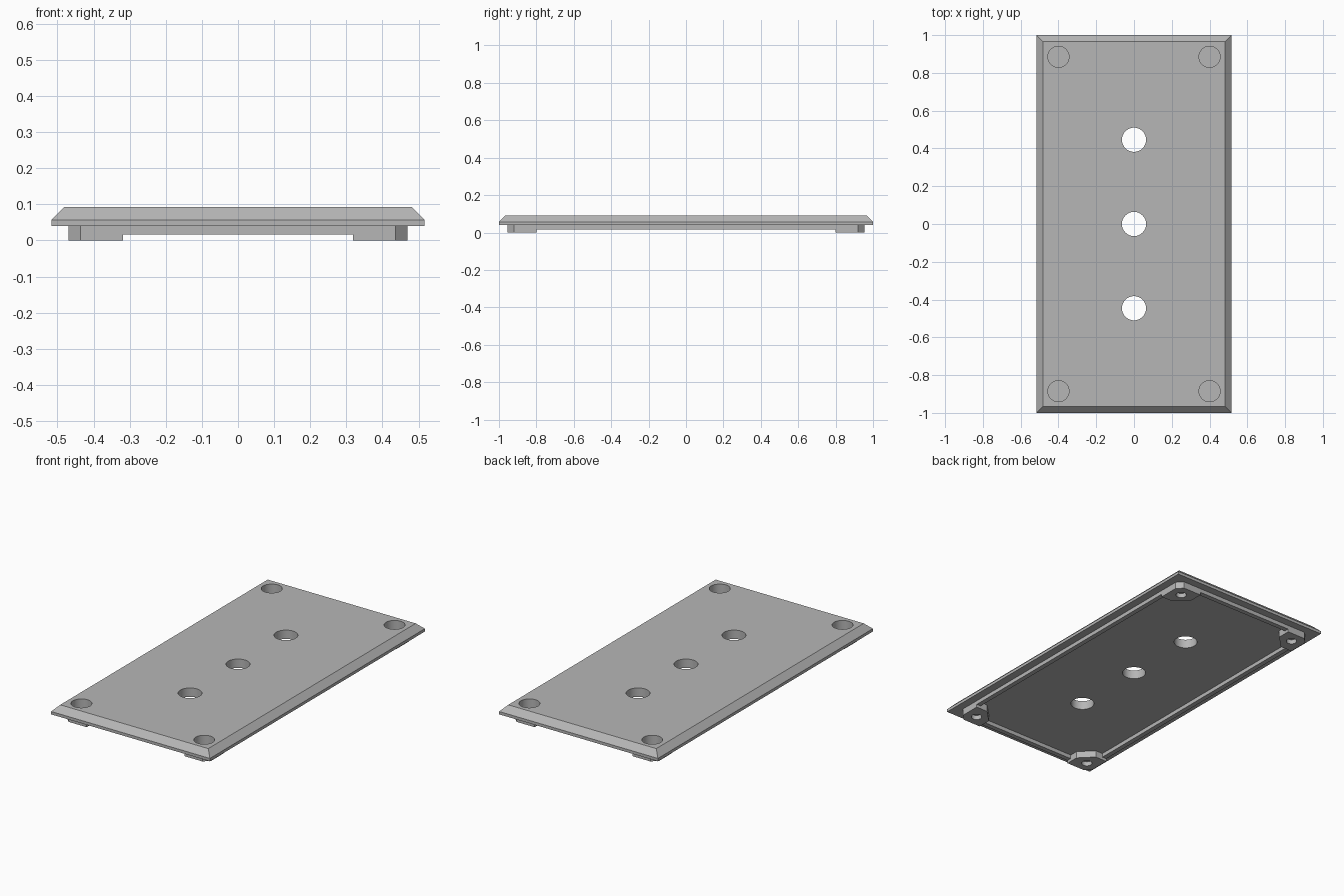
import bpy, bmesh, math

if "Cube" in bpy.data.objects:
    bpy.data.objects.remove(bpy.data.objects["Cube"])

grey = bpy.data.materials.new("plain_grey")
grey.diffuse_color = (0.47, 0.47, 0.47, 1)
grey.use_nodes = True
grey.node_tree.nodes["Principled BSDF"].inputs["Base Color"].default_value = grey.diffuse_color


def loft(name, rings):
    """Solid from stacked rings: list of (outline, z)."""
    bm = bmesh.new()
    loops = [[bm.verts.new((x, y, z)) for x, y in pts] for pts, z in rings]
    n = len(loops[0])
    bm.faces.new(loops[0])
    bm.faces.new(loops[-1])
    for a, b in zip(loops, loops[1:]):
        for i in range(n):
            j = (i + 1) % n
            bm.faces.new((a[i], a[j], b[j], b[i]))
    bmesh.ops.recalc_face_normals(bm, faces=bm.faces)
    me = bpy.data.meshes.new(name)
    bm.to_mesh(me)
    bm.free()
    me.materials.append(grey)
    ob = bpy.data.objects.new(name, me)
    bpy.context.collection.objects.link(ob)
    return ob


def prism(name, pts, z0, z1):
    return loft(name, [(pts, z0), (pts, z1)])


def rect(x, y):
    return [(-x, -y), (x, -y), (x, y), (-x, y)]


def circle(cx, cy, r, n=48):
    return [(cx + r * math.cos(2 * math.pi * i / n),
             cy + r * math.sin(2 * math.pi * i / n)) for i in range(n)]


def four_way(q):
    """Mirror a first-quadrant outline (from +x side to +y side) to a closed loop."""
    flip = q[::-1]
    return (q + [(-x, y) for x, y in flip] + [(-x, -y) for x, y in q]
            + [(x, -y) for x, y in flip])


def combine(target, tool, op):
    mod = target.modifiers.new("cut", "BOOLEAN")
    mod.operation = op
    mod.solver = "EXACT"
    mod.object = tool
    bpy.context.view_layer.objects.active = target
    bpy.ops.object.modifier_apply(modifier=mod.name)
    bpy.data.objects.remove(tool)


# Lid plate with bevelled top edge
plate = loft("cover_plate", [(rect(0.517, 1.0), 0.04),
                             (rect(0.517, 1.0), 0.057),
                             (rect(0.482, 0.965), 0.092)])

# Underside rim with four corner feet
frame = prism("rim", four_way([(0.47, 0.92), (0.436, 0.954)]), 0, 0.046)
pocket = four_way([(0.442, 0.80), (0.394, 0.80), (0.318, 0.876), (0.318, 0.926)])
combine(frame, prism("pocket", pocket, -0.1, 0.1), "DIFFERENCE")
combine(frame, prism("gap_x", rect(0.318, 1.1), -0.1, 0.017), "DIFFERENCE")
combine(frame, prism("gap_y", rect(0.6, 0.80), -0.1, 0.017), "DIFFERENCE")
combine(plate, frame, "UNION")

# Centre holes
for y in (-0.446, 0, 0.446):
    combine(plate, prism("hole", circle(0, y, 0.064), -0.1, 0.2), "DIFFERENCE")

# Corner screw holes: wide recess above, narrow hole below, thin web between
for x in (-0.40, 0.40):
    for y in (-0.885, 0.885):
        combine(plate, prism("recess", circle(x, y, 0.056), 0.03, 0.2), "DIFFERENCE")
        combine(plate, prism("screw", circle(x, y, 0.029), -0.1, 0.026), "DIFFERENCE")

plate.select_set(True)
bpy.context.view_layer.objects.active = plate
bpy.ops.object.shade_smooth_by_angle(angle=math.radians(25))
